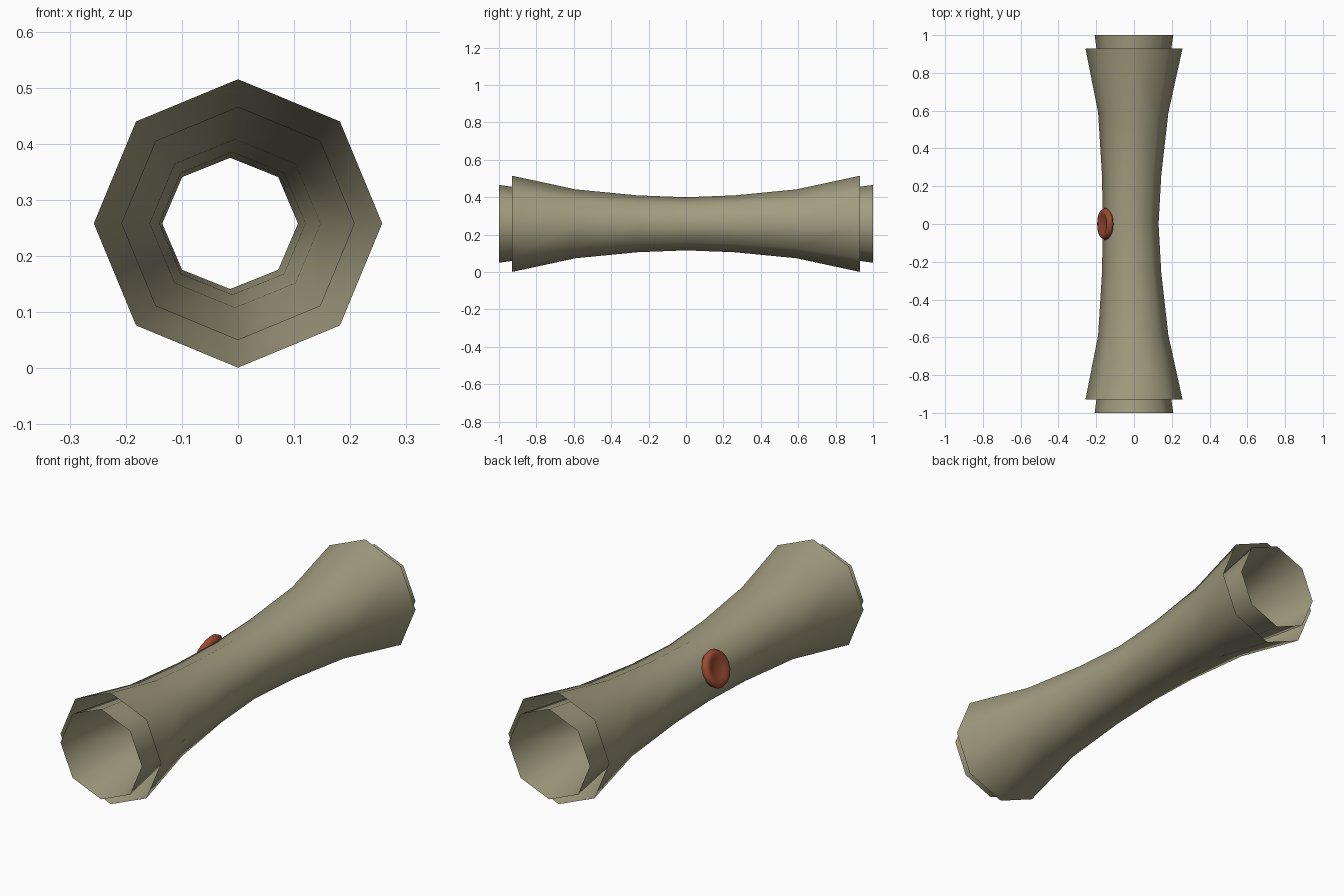
import bpy, bmesh, math
from mathutils import Matrix, Vector

if "Cube" in bpy.data.objects:
    bpy.data.objects.remove(bpy.data.objects["Cube"])

ZC = 0.258  # height of the tube axis


def material(name, rgb):
    m = bpy.data.materials.new(name)
    m.diffuse_color = (*rgb, 1)
    m.use_nodes = True
    m.node_tree.nodes["Principled BSDF"].inputs["Base Color"].default_value = m.diffuse_color
    return m


olive = material("olive_grey", (0.36, 0.335, 0.215))
rust = material("rust_red", (0.32, 0.07, 0.03))


def finish(name, bm, mat):
    bmesh.ops.recalc_face_normals(bm, faces=bm.faces[:])
    for f in bm.faces:
        f.smooth = True
    me = bpy.data.meshes.new(name)
    bm.to_mesh(me)
    bm.free()
    me.materials.append(mat)
    ob = bpy.data.objects.new(name, me)
    bpy.context.collection.objects.link(ob)
    return ob


def skin(bm, rings):
    for a, b in zip(rings, rings[1:]):
        n = len(a)
        for i in range(n):
            j = (i + 1) % n
            bm.faces.new((a[i], a[j], b[j], b[i]))


def tube(name, half):
    """Open octagonal tube; half = (y, centre x, radius x, radius z) from middle to end."""
    stations = [(-y, c, rx, rz) for y, c, rx, rz in reversed(half[1:])] + half
    bm = bmesh.new()
    rings = []
    for y, c, rx, rz in stations:
        rings.append([bm.verts.new((c + rx * math.cos(k * math.pi / 4), y,
                                    ZC + rz * math.sin(k * math.pi / 4))) for k in range(8)])
    skin(bm, rings)
    return finish(name, bm, olive)


# flared outer sleeve and the longer, thinner lining inside it
tube("outer_sleeve", [(0, -0.0175, 0.1475, 0.142), (0.26, -0.0125, 0.157, 0.152),
                      (0.59, -0.004, 0.186, 0.184), (0.93, 0, 0.257, 0.257)])
tube("inner_lining", [(0, -0.014, 0.121, 0.117), (0.26, -0.01, 0.130, 0.127),
                      (0.59, -0.005, 0.152, 0.150), (1.0, 0, 0.208, 0.208)])

# dished round button on the upper left facet
profile = [(0.055, -0.02), (0.077, -0.012), (0.085, 0.002), (0.077, 0.017),
           (0.062, 0.021), (0.042, 0.013)]
bm = bmesh.new()
rings = [[bm.verts.new((r * math.cos(k * math.pi / 8), r * math.sin(k * math.pi / 8), h))
          for k in range(16)] for r, h in profile]
skin(bm, rings)
for ring, h in ((rings[0], -0.02), (rings[-1], 0.008)):
    tip = bm.verts.new((0, 0, h))
    for i in range(16):
        bm.faces.new((ring[i], ring[(i + 1) % 16], tip))
button = finish("button", bm, rust)
normal = Vector((-math.cos(math.pi / 8), 0, math.sin(math.pi / 8)))
button.matrix_world = Matrix.Translation((-0.15, 0, 0.312)) @ \
    normal.to_track_quat('Z', 'X').to_matrix().to_4x4()
